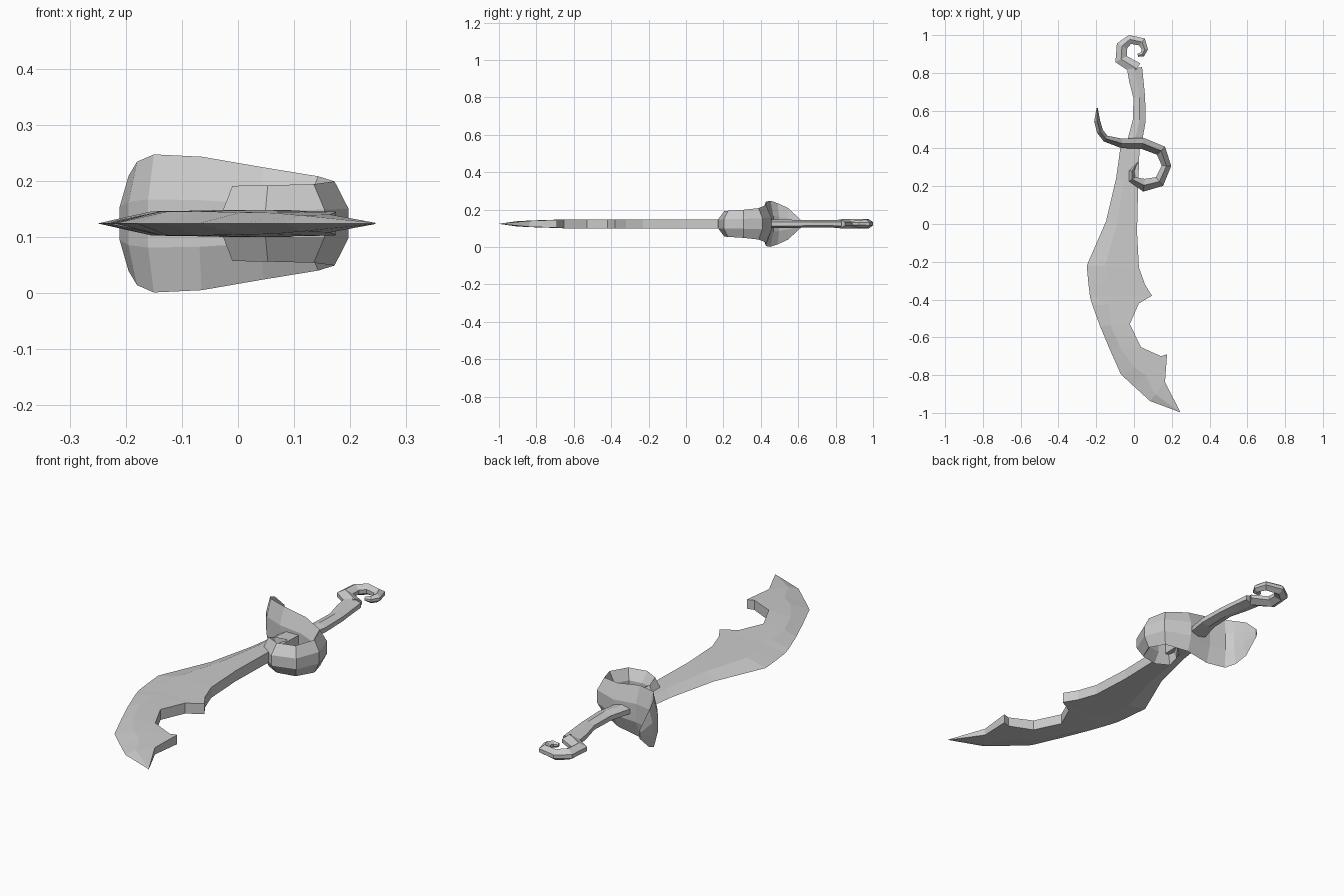
import bpy, bmesh
from mathutils import Vector

MID = 0.124  # height of the flat mirror plane


def loft(name, rings):
    """Skin a list of equal-length rings into a closed flat-faced mesh."""
    bm = bmesh.new()
    vs = [[bm.verts.new(p) for p in r] for r in rings]
    n = len(rings[0])
    for a, b in zip(vs, vs[1:]):
        for i in range(n):
            j = (i + 1) % n
            bm.faces.new((a[i], a[j], b[j], b[i]))
    bm.faces.new(vs[0])
    bm.faces.new(vs[-1][::-1])
    bmesh.ops.remove_doubles(bm, verts=bm.verts, dist=0.0005)
    bmesh.ops.recalc_face_normals(bm, faces=bm.faces)
    me = bpy.data.meshes.new(name)
    bm.to_mesh(me)
    bm.free()
    ob = bpy.data.objects.new(name, me)
    bpy.context.collection.objects.link(ob)
    return ob


def ribbon(name, path, side):
    """Sweep a six-sided lens section; path rows are x, y, half width, half height."""
    pts = [Vector(p[:2]) for p in path]
    rings = []
    for i, (x, y, t, w) in enumerate(path):
        d = Vector((0, 0))
        if i > 0:
            d += (pts[i] - pts[i - 1]).normalized()
        if i < len(pts) - 1:
            d += (pts[i + 1] - pts[i]).normalized()
        d.normalize()
        nx, ny = -d.y * t, d.x * t
        s = w * side
        section = [(1, s), (0, w), (-1, s), (-1, -s), (0, -w), (1, -s)]
        rings.append([(x + nx * k, y + ny * k, MID + z) for k, z in section])
    return loft(name, rings)


# Blade: cutting edge x, y / back edge x, y / half thickness
blade_rows = [
    (-0.07, 0.42, 0.03, 0.42, 0.023),
    (-0.095, 0.24, 0.022, 0.20, 0.024),
    (-0.148, 0.015, 0.016, -0.04, 0.024),
    (-0.25, -0.22, 0.026, -0.23, 0.024),
    (-0.242, -0.31, 0.058, -0.32, 0.024),
    (-0.233, -0.386, 0.095, -0.38, 0.024),
    (-0.22, -0.43, 0.026, -0.42, 0.024),
    (-0.18, -0.54, -0.022, -0.53, 0.024),
    (-0.13, -0.66, 0.037, -0.652, 0.024),
    (-0.07, -0.795, 0.143, -0.70, 0.022),
    (0.0, -0.86, 0.175, -0.69, 0.021),
    (0.085, -0.937, 0.164, -0.836, 0.016),
    (0.244, -0.997, 0.245, -0.996, 0.001),
]
rings = []
for lx, ly, rx, ry, h in blade_rows:
    mx, my = lx + (rx - lx) * 0.35, ly + (ry - ly) * 0.35
    rings.append([(lx, ly, MID), (mx, my, MID + h * 0.9), (rx, ry, MID + h),
                  (rx, ry, MID - h), (mx, my, MID - h * 0.9)])
loft("blade", rings)

# Curled hand guard: flared leaf on one side, scroll on the other
ribbon("hand_guard", [
    (-0.195, 0.615, 0.003, 0.02),
    (-0.195, 0.545, 0.016, 0.085),
    (-0.18, 0.49, 0.017, 0.11),
    (-0.15, 0.452, 0.018, 0.123),
    (-0.065, 0.427, 0.025, 0.119),
    (0.045, 0.427, 0.03, 0.10),
    (0.143, 0.388, 0.030, 0.084),
    (0.172, 0.308, 0.025, 0.075),
    (0.135, 0.225, 0.030, 0.070),
    (0.053, 0.205, 0.034, 0.068),
    (-0.010, 0.237, 0.020, 0.067),
    (-0.012, 0.28, 0.016, 0.05),
    (0.02, 0.325, 0.004, 0.03),
], 0.35)

# Grip with hooked pommel
ribbon("grip", [
    (0.0, 0.42, 0.040, 0.022),
    (0.028, 0.55, 0.034, 0.022),
    (0.028, 0.67, 0.031, 0.020),
    (0.012, 0.76, 0.038, 0.020),
    (0.003, 0.825, 0.040, 0.022),
], 0.5)
ribbon("hook_pommel", [
    (0.015, 0.822, 0.034, 0.024),
    (-0.068, 0.873, 0.034, 0.026),
    (-0.064, 0.942, 0.030, 0.026),
    (-0.022, 0.977, 0.024, 0.025),
    (0.042, 0.964, 0.024, 0.023),
    (0.057, 0.925, 0.017, 0.02),
    (0.045, 0.898, 0.013, 0.016),
    (0.02, 0.893, 0.008, 0.010),
], 0.35)
